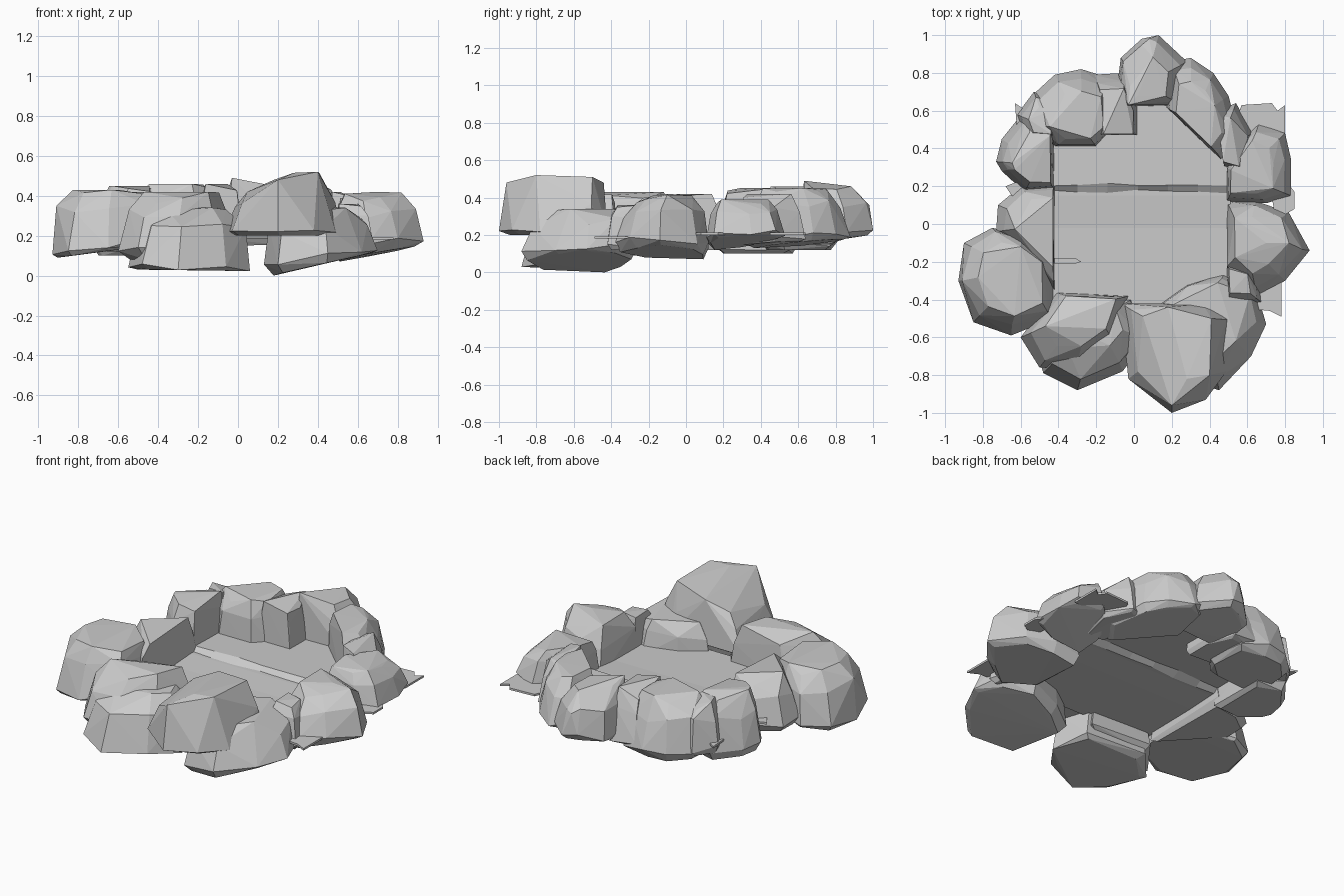
import bpy, bmesh, random
from mathutils import Vector

if "Cube" in bpy.data.objects:
    bpy.data.objects.remove(bpy.data.objects["Cube"])

random.seed(7)


def finish(bm, name):
    bmesh.ops.recalc_face_normals(bm, faces=bm.faces)
    me = bpy.data.meshes.new(name)
    bm.to_mesh(me)
    bm.free()
    ob = bpy.data.objects.new(name, me)
    bpy.context.collection.objects.link(ob)
    return ob


def rock(name, zb, zt, outline, top=0.62, lean=0.0, tilt=0.0, wide=0.12, base=0.86, sh=0.7,
         peaks=()):
    """Faceted boulder: hull of stacked, shrunken copies of a plan outline.
    The inner side stays steep because upper rings shift to the middle.
    lean raises the underside along x, tilt raises it away from the middle."""
    pts = [Vector(p) for p in outline]
    c = sum(pts, Vector((0, 0))) / len(pts)
    r = sum((p - c).length for p in pts) / len(pts)
    out = c.normalized()
    x0 = min(p.x for p in pts)
    d0 = min(p.dot(out) for p in pts)
    h = zt - zb
    rings = [(0.0, base, 0.05), (wide, 1.0, 0.0), (0.68, 0.88, 0.13), (1.0, top, 0.33)]
    bm = bmesh.new()
    for t, s, shift in rings:
        for i, p in enumerate(pts):
            k = s * (1 if s == 1.0 else random.uniform(0.92, 1.03))
            q = c + (p - c) * k - out * (r * sh * shift)
            z = zb + h * t
            if t == 1.0 and i % 3:
                z -= h * random.uniform(0.0, 0.18)
            elif 0 < t < 1:
                z += h * random.uniform(-0.08, 0.08)
            z += (lean * (p.x - x0) + tilt * (p.dot(out) - d0)) * (1 - t)
            bm.verts.new((q.x, q.y, z))
    for p in peaks:
        bm.verts.new(p)
    res = bmesh.ops.convex_hull(bm, input=bm.verts[:])
    junk = {g for g in res["geom_interior"] + res["geom_unused"]
            if isinstance(g, bmesh.types.BMVert)}
    bmesh.ops.delete(bm, geom=list(junk), context='VERTS')
    return finish(bm, name)


# Front boulders
rock("left_front_rock", 0.09, 0.43, [(-.93, -.3), (-.9, -.1), (-.75, -.02), (-.6, -.06),
     (-.43, -.18), (-.43, -.5), (-.65, -.59), (-.85, -.52)], top=0.7, base=.95, sh=.35,
     lean=.12, peaks=[(-.91, -.3, .35)])
rock("front_left_low_rock", 0.03, 0.34, [(-.55, -.55), (-.48, -.79), (-.3, -.88),
     (-.06, -.78), (.06, -.62), (0, -.4), (-.4, -.38)], top=0.55, wide=0.05)
rock("front_left_high_rock", 0.08, 0.42, [(-.6, -.6), (-.5, -.76), (-.3, -.76),
     (-.1, -.62), (-.02, -.38), (-.42, -.36)], top=0.66)
rock("front_high_rock", 0.2, 0.42, [(-.07, -.42), (-.03, -.82), (.2, -1.0), (.38, -.93),
     (.49, -.78), (.52, -.5), (.4, -.42)], top=0.66, wide=0.15, sh=.4,
     peaks=[(.2, -.96, .48), (.28, -.82, .515), (.4, -.8, .52), (.41, -.5, .51), (.18, -.44, .48)])
rock("front_right_low_rock", 0.0, 0.34, [(.13, -.42), (.2, -.8), (.45, -.88), (.62, -.7),
     (.7, -.53), (.65, -.36), (.48, -.26), (.28, -.32)], top=0.7, lean=0.2, base=.9, sh=.4)

# Right side boulders
rock("right_rock", 0.07, 0.41, [(.49, .12), (.65, .12), (.82, .06), (.93, -.14),
     (.8, -.3), (.65, -.39), (.49, -.24)], top=0.6, tilt=0.16, sh=.5,
     peaks=[(.82, -.1, .415), (.7, -.1, .42)])
rock("right_back_rock", 0.12, 0.39, [(.49, .3), (.49, .12), (.7, .11), (.83, .15),
     (.83, .35), (.8, .48), (.66, .53), (.54, .42)], top=0.66, tilt=.2, sh=.6)
rock("right_corner_rock", 0.14, 0.42, [(.48, .3), (.6, .28), (.63, .48), (.54, .64),
     (.44, .6)], top=0.7, tilt=.1)
rock("right_gap_rock", 0.12, 0.36, [(.49, -.2), (.66, -.25), (.68, -.42), (.5, -.42)])

# Back boulders
rock("back_right_rock", 0.13, 0.45, [(.17, .62), (.47, .33), (.56, .45), (.5, .68),
     (.42, .8), (.3, .88), (.2, .86)], top=0.66, tilt=.12)
rock("back_rock", 0.15, 0.46, [(-.09, .72), (-.07, .88), (.04, .98), (.13, 1.0),
     (.28, .86), (.25, .63), (-.06, .62)], top=0.58, sh=.5, tilt=.12,
     peaks=[(.08, .98, .36), (-.03, .63, .49), (.02, .68, .48)])
rock("back_inner_rock", 0.15, 0.46, [(-.2, .47), (.02, .47), (.02, .64), (-.05, .8),
     (-.22, .79)], top=0.75)
rock("back_left_rock", 0.12, 0.46, [(-.55, .52), (-.54, .68), (-.42, .79), (-.28, .82),
     (-.12, .77), (-.1, .52), (-.2, .41), (-.42, .41)], top=0.64, sh=.6)

# Left side boulders
rock("left_back_rock", 0.1, 0.45, [(-.73, .33), (-.7, .45), (-.58, .6), (-.42, .55),
     (-.42, .18), (-.58, .17), (-.7, .28)], top=0.66, sh=.6)
rock("left_rock", 0.12, 0.42, [(-.73, -.04), (-.72, .1), (-.6, .2), (-.42, .22),
     (-.42, -.36), (-.6, -.12)], top=0.66)
rock("left_corner_rock", 0.15, 0.44, [(-.62, .58), (-.53, .7), (-.42, .66), (-.42, .45),
     (-.58, .46)], top=0.6)


# Sunken floor: stepped profile swept across x with a slightly uneven ridge
profile = [(-.44, .185), (-.02, .19), (.15, .2), (.17, .2), (.21, .225), (.64, .22)]
xs = [-.46, -.3, -.14, .02, .18, .34, .51]
bm = bmesh.new()
grid = []
for x in xs:
    row = []
    for i, (y, z) in enumerate(profile):
        wob = random.uniform(-.012, .012) if i in (3, 4) else 0
        yy = min(y, 0.64 - max(0, x - .18) * 0.8) + wob
        row.append(bm.verts.new((x, yy, z)))
    grid.append(row)
for a, b in zip(grid, grid[1:]):
    for i in range(len(profile) - 1):
        bm.faces.new((a[i], b[i], b[i + 1], a[i + 1]))
bmesh.ops.solidify(bm, geom=bm.faces[:], thickness=0.012)
finish(bm, "floor")


# Thin broken shards poking out between the boulders
def shard(name, z, outline):
    bm = bmesh.new()
    face = bm.faces.new([bm.verts.new((x, y, z)) for x, y in outline])
    ext = bmesh.ops.extrude_face_region(bm, geom=[face])
    up = [v for v in ext["geom"] if isinstance(v, bmesh.types.BMVert)]
    bmesh.ops.translate(bm, verts=up, vec=(0, 0, 0.012))
    return finish(bm, name)


shard("shard_right_back", .2, [(.5, .45), (.8, .45), (.8, .63), (.76, .6), (.73, .64), (.57, .63)])
shard("shard_right_front", .18, [(.62, -.25), (.78, -.25), (.78, -.49), (.72, -.46), (.62, -.45)])
shard("shard_right", .2, [(.75, .02), (.85, .08), (.85, .17), (.82, .21), (.72, .2)])
shard("shard_left", .2, [(-.68, .2), (-.6, .08), (-.5, .15), (-.55, .25)])
shard("shard_left_back", .21, [(-.63, .64), (-.62, .5), (-.5, .5), (-.52, .62), (-.57, .6)])
shard("floor_peg", .2, [(-.42, -.21), (-.31, -.21), (-.28, -.2), (-.31, -.18), (-.42, -.18)])
